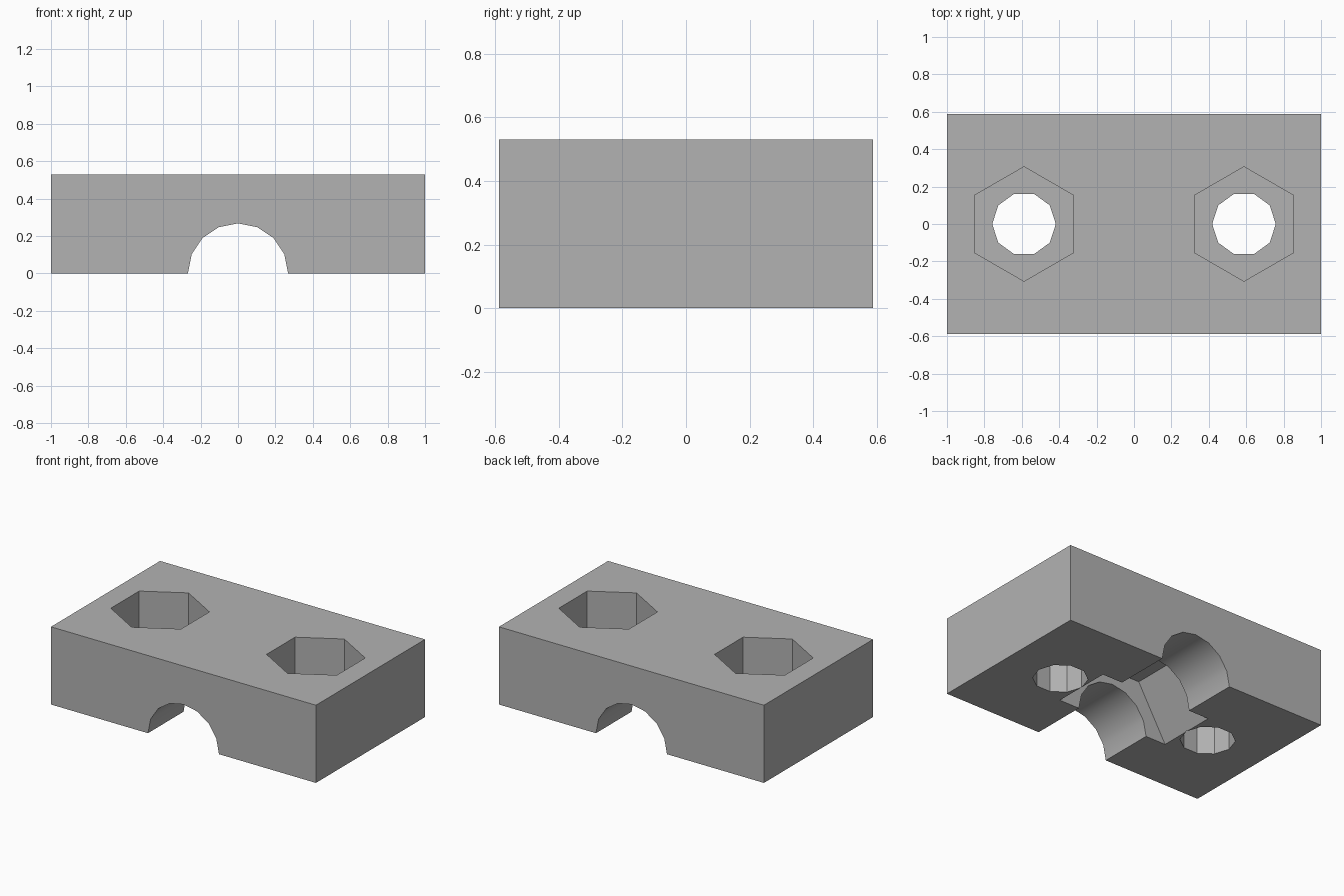
import bpy
from math import pi

cube = bpy.data.objects.get("Cube")
if cube:
    bpy.data.objects.remove(cube, do_unlink=True)

WIDTH, DEPTH, HEIGHT = 2.0, 1.176, 0.53
HOLE_X = 0.588
POCKET_FLOOR = 0.24

grey = bpy.data.materials.new("plain grey")
grey.use_nodes = True
colour = (0.45, 0.45, 0.45, 1)
grey.diffuse_color = colour
grey.node_tree.nodes["Principled BSDF"].inputs["Base Color"].default_value = colour

# Solid block
bpy.ops.mesh.primitive_cube_add(size=1, location=(0, 0, HEIGHT / 2))
block = bpy.context.object
block.name = "clamp_block"
block.scale = (WIDTH, DEPTH, HEIGHT)
bpy.ops.object.transform_apply(location=True, rotation=False, scale=True)
block.data.materials.append(grey)


def cut(name, sides, radius, length, location, rotation=(0, 0, 0)):
    """Subtract a prism from the block."""
    bpy.ops.mesh.primitive_cylinder_add(vertices=sides, radius=radius, depth=length,
                                        location=location, rotation=rotation)
    cutter = bpy.context.object
    cutter.name = name
    cutter.hide_render = True
    cutter.data.materials.append(grey)
    mod = block.modifiers.new(name, 'BOOLEAN')
    mod.operation = 'DIFFERENCE'
    mod.solver = 'EXACT'
    mod.object = cutter
    bpy.context.view_layer.objects.active = block
    bpy.ops.object.modifier_apply(modifier=name)
    bpy.data.objects.remove(cutter, do_unlink=True)


# Half-round channel running front to back, with a wider six-sided seat midway
cut("channel", 16, 0.268, 2, (0, 0, 0), (pi / 2, 0, 0))
cut("channel_nut_seat", 6, 0.42, 0.41, (0, 0, 0), (pi / 2, pi / 6, 0))

# Bolt holes, each with a six-sided pocket in the top
for side, sign in (("left", 1), ("right", -1)):
    x = sign * HOLE_X
    cut(side + "_nut_pocket", 6, 0.306, 1, (x, 0, POCKET_FLOOR + 0.5))
    cut(side + "_bolt_hole", 10, 0.17, 1, (x, 0, POCKET_FLOOR - 0.4), (0, 0, pi / 2))

# Smooth channel, crisp edges elsewhere
bpy.ops.object.select_all(action='DESELECT')
block.select_set(True)
bpy.context.view_layer.objects.active = block
bpy.ops.object.shade_smooth_by_angle(angle=pi / 6)
